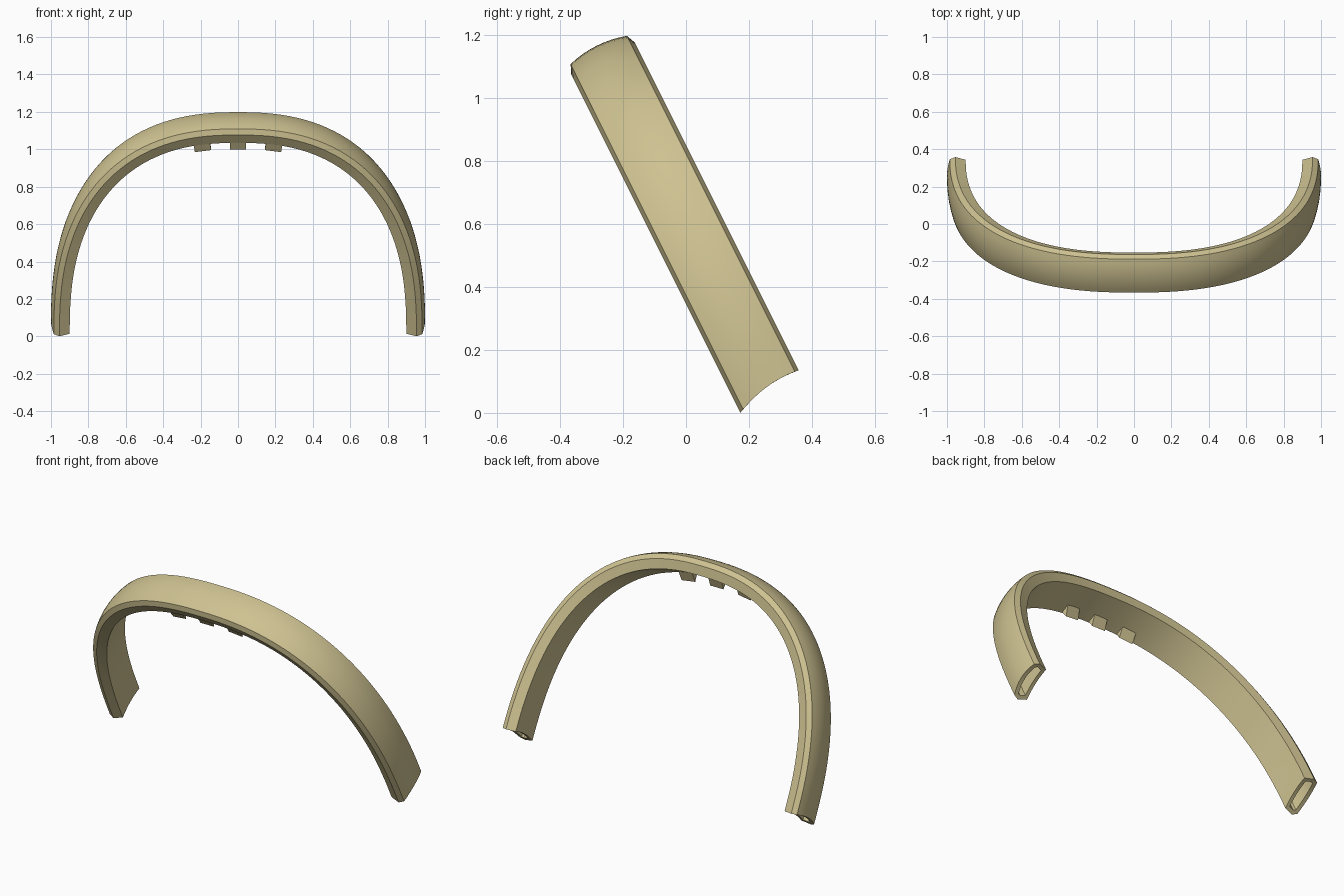
import bpy, bmesh, math
from mathutils import Vector

if "Cube" in bpy.data.objects:
    bpy.data.objects.remove(bpy.data.objects["Cube"])

# Tilted frame of the band: "up" runs along the arch, "across" over its width
TILT = math.atan(0.5)
UP = Vector((0, -math.sin(TILT), math.cos(TILT)))
ACROSS = Vector((0, math.cos(TILT), math.sin(TILT)))
BASE = Vector((0, 0.2655, 0.068))
HALF_W, HEIGHT, POWER = 0.985, 1.214, 2.4
INNER = -0.085          # depth of the inner face below the outer edge
STEPS = 72

tan = bpy.data.materials.new("tan")
tan.diffuse_color = (0.62, 0.54, 0.285, 1)
tan.use_nodes = True
tan.node_tree.nodes["Principled BSDF"].inputs["Base Color"].default_value = tan.diffuse_color


def arch(angle):
    """Point and outward normal of the squarish arch curve."""
    c, s = math.cos(angle), max(0.0, math.sin(angle))
    sign = 1 if c >= 0 else -1
    x, h = abs(c) ** (2 / POWER), s ** (2 / POWER)
    n = Vector((sign * x ** (POWER - 1) / HALF_W, h ** (POWER - 1) / HEIGHT)).normalized()
    return Vector((sign * x * HALF_W, h * HEIGHT)), n


def place(p, n, t, off):
    """Model position for width t and offset along the normal."""
    x, h = p + n * off
    k = t / 0.113
    bow = 0.019 * k + 0.017 * (1 - k * k)      # bowed cut at both ends
    h += bow * max(0.0, 1 - p.y / 0.3)
    return BASE + Vector((x, 0, 0)) + UP * h + ACROSS * t


def crown(half, depth, count=8):
    ts = [half * (2 * i / count - 1) for i in range(count + 1)]
    return [(t, 0.015 * (1 - (t / 0.1) ** 2) - depth) for t in ts]


def flat(half, off, count=8):
    return [(half * (1 - 2 * i / count), off) for i in range(count + 1)]


def finish(bm, name):
    bmesh.ops.recalc_face_normals(bm, faces=bm.faces)
    mesh = bpy.data.meshes.new(name)
    bm.to_mesh(mesh)
    bm.free()
    mesh.materials.append(tan)
    ob = bpy.data.objects.new(name, mesh)
    bpy.context.collection.objects.link(ob)
    return ob


# Hollow band: outer and inner skins swept along the arch, joined at the ends
outer = crown(0.1, 0) + [(0.113, -0.03)] + flat(0.097, INNER) + [(-0.113, -0.03)]
cavity = crown(0.084, 0.024) + [(0.091, -0.034)] + flat(0.08, INNER + 0.021) + [(-0.091, -0.034)]
bm = bmesh.new()
skins = []
for profile in (outer, cavity):
    rings = []
    for i in range(STEPS + 1):
        p, n = arch(math.pi * i / STEPS)
        rings.append([bm.verts.new(place(p, n, t, o)) for t, o in profile])
    skins.append(rings)
count = len(outer)
for rings in skins:
    for a, b in zip(rings, rings[1:]):
        for j in range(count):
            k = (j + 1) % count
            bm.faces.new((a[j], a[k], b[k], b[j]))
for end in (0, -1):
    a, b = skins[0][end], skins[1][end]
    for j in range(count):
        k = (j + 1) % count
        bm.faces.new((a[j], a[k], b[k], b[j]))
band = finish(bm, "band")
bpy.context.view_layer.objects.active = band
band.select_set(True)
bpy.ops.object.shade_smooth_by_angle(angle=math.radians(30))

# Wedge teeth on the inside, near the front edge
wedge = [(-0.094, INNER + 0.008), (-0.085, INNER - 0.045), (-0.03, INNER + 0.008)]
for name, x in (("left_tooth", -0.205), ("middle_tooth", 0.0), ("right_tooth", 0.205)):
    c = math.copysign((abs(x) / HALF_W) ** (POWER / 2), x)
    p, n = arch(math.acos(c))
    along = Vector((n.y, -n.x))
    bm = bmesh.new()
    a, b = [[bm.verts.new(place(p + along * d, n, t, o)) for t, o in wedge]
            for d in (-0.044, 0.044)]
    bm.faces.new(a)
    bm.faces.new(b)
    for j in range(3):
        k = (j + 1) % 3
        bm.faces.new((a[j], a[k], b[k], b[j]))
    finish(bm, name)
